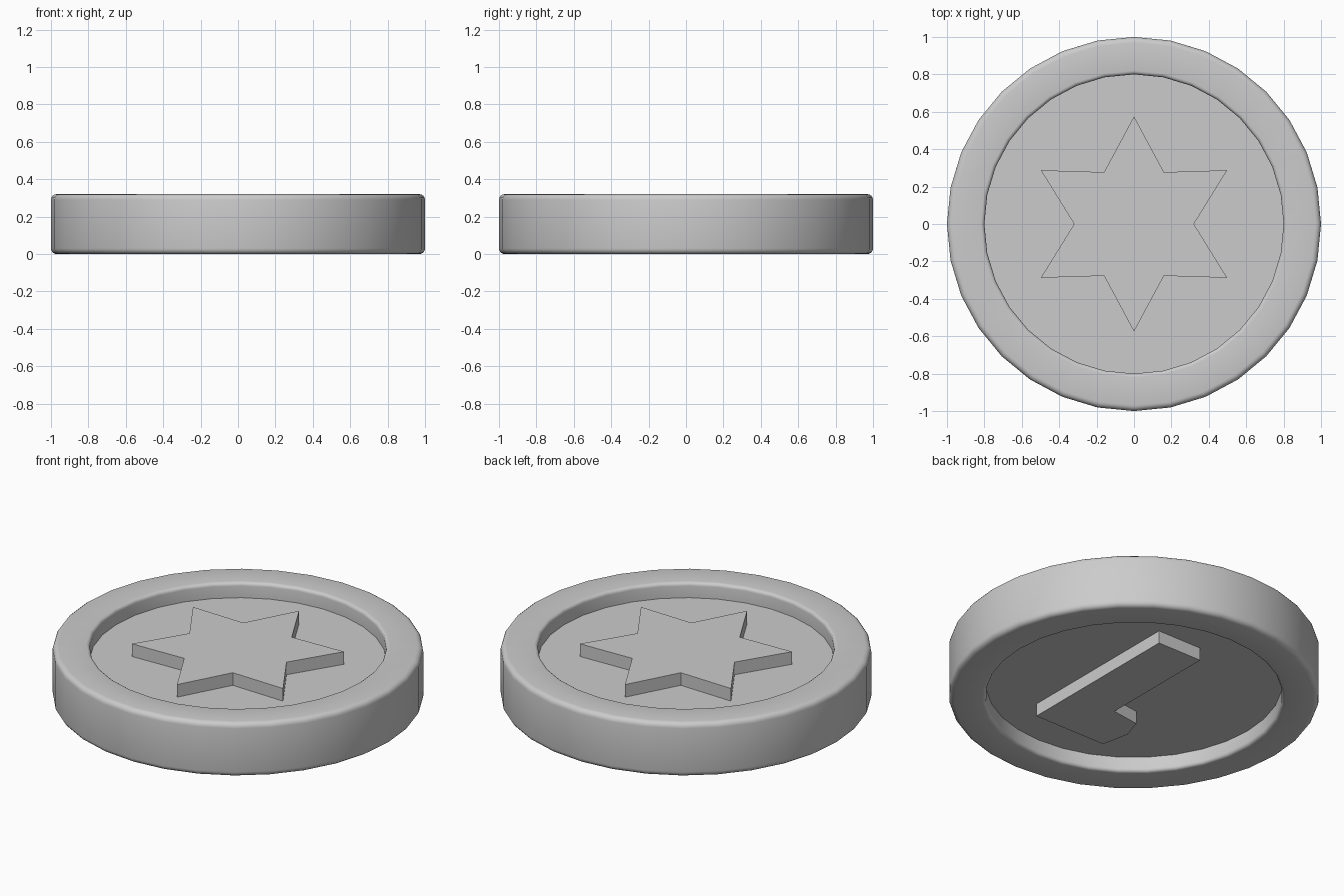
import bpy, bmesh, math

if "Cube" in bpy.data.objects:
    bpy.data.objects.remove(bpy.data.objects["Cube"])

SIDES = 32
H = 0.32
FLOOR = 0.09      # depth of both recesses
RELIEF = 0.075    # height of raised shapes


def make_object(name, bm):
    bmesh.ops.recalc_face_normals(bm, faces=bm.faces)
    mesh = bpy.data.meshes.new(name)
    bm.to_mesh(mesh)
    bm.free()
    ob = bpy.data.objects.new(name, mesh)
    bpy.context.collection.objects.link(ob)
    return ob


def rounded(cx, cz, r, a0, a1, steps=4):
    """Quarter arc of profile points."""
    pts = []
    for i in range(steps + 1):
        a = math.radians(a0 + (a1 - a0) * i / steps)
        pts.append((cx + r * math.cos(a), cz + r * math.sin(a)))
    return pts


def prism(name, outline, z0, z1):
    bm = bmesh.new()
    face = bm.faces.new([bm.verts.new((x, y, z0)) for x, y in outline])
    res = bmesh.ops.extrude_face_region(bm, geom=[face], use_keep_orig=True)
    for v in res["geom"]:
        if isinstance(v, bmesh.types.BMVert):
            v.co.z = z1
    return make_object(name, bm)


# Disc: upper half profile mirrored to the lower half, then lathed
r_out, r_in = 0.03, 0.02
upper = [(0.8, H - FLOOR)]
upper += rounded(0.8 + r_in, H - r_in, r_in, 180, 90)
upper += rounded(1 - r_out, H - r_out, r_out, 90, 0)
profile = upper + [(x, H - z) for x, z in reversed(upper)]

bm = bmesh.new()
rings = []
for r, z in profile:
    rings.append([bm.verts.new((r * math.cos(2 * math.pi * k / SIDES),
                                r * math.sin(2 * math.pi * k / SIDES), z))
                  for k in range(SIDES)])
for a, b in zip(rings, rings[1:]):
    for k in range(SIDES):
        n = (k + 1) % SIDES
        bm.faces.new((a[k], a[n], b[n], b[k]))
bm.faces.new(rings[0])
bm.faces.new(rings[-1])
disc = make_object("coin_disc", bm)
bpy.context.view_layer.objects.active = disc
disc.select_set(True)
bpy.ops.object.shade_smooth_by_angle(angle=math.radians(40))
disc.select_set(False)

# Six-pointed star raised from the top recess
star = []
for i in range(12):
    r = 0.32 if i % 2 == 0 else 0.575
    a = math.radians(30 * i)
    star.append((r * math.cos(a), r * math.sin(a)))
prism("star_relief", star, H - FLOOR - 0.01, H - FLOOR + RELIEF)

# Flagged bar raised from the bottom recess
bar = [(0.26, -0.51), (0.26, 0.52), (-0.03, 0.52), (-0.03, -0.20),
       (-0.205, -0.225), (-0.245, -0.345), (-0.21, -0.51)]
prism("bar_relief", bar, FLOOR - RELIEF, FLOOR + 0.01)
